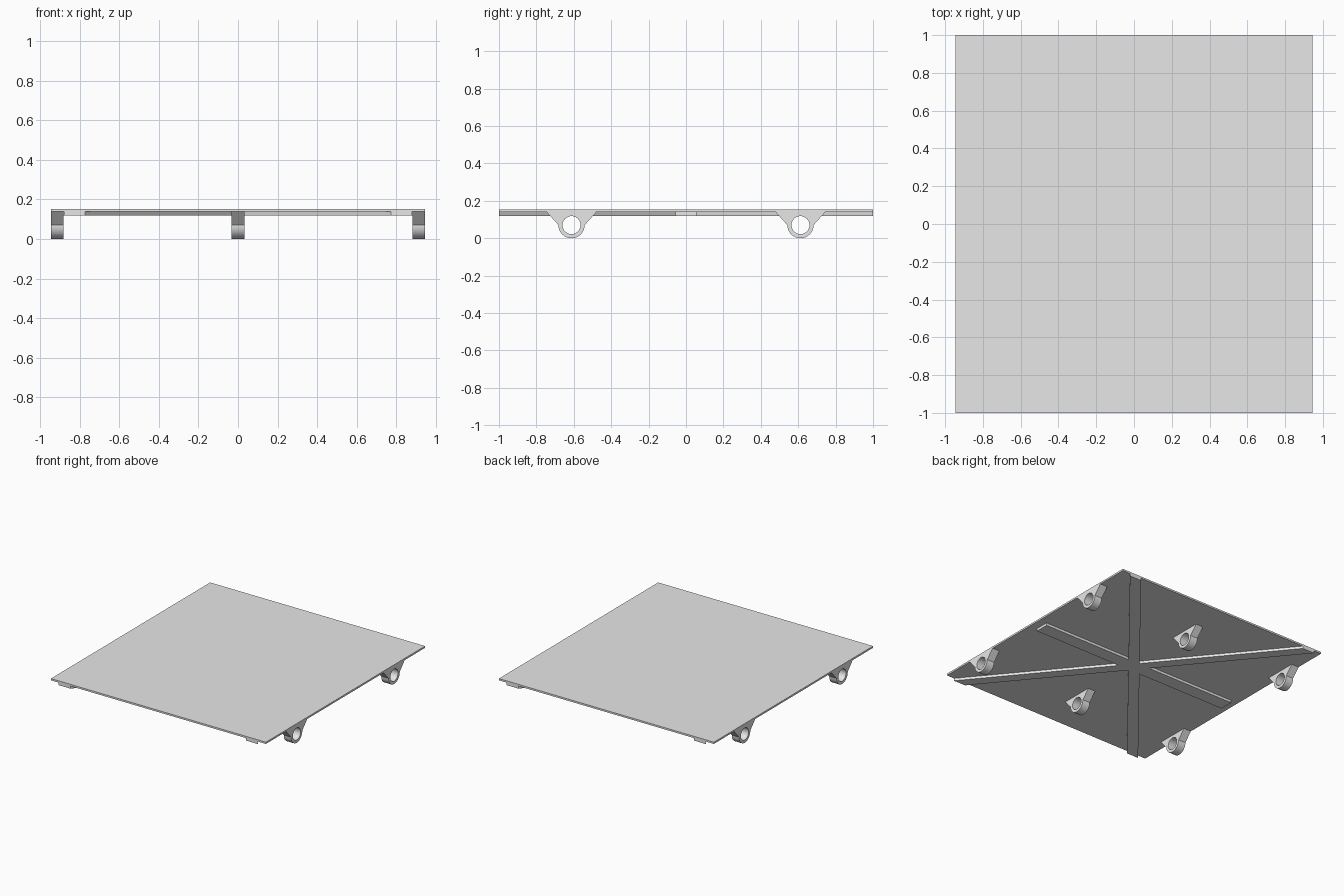
import bpy
import bmesh
from math import cos, sin, pi
from mathutils import Vector, Matrix
from mathutils.geometry import intersect_line_line_2d

cube = bpy.data.objects.get("Cube")
if cube:
    bpy.data.objects.remove(cube, do_unlink=True)

HALF_X, HALF_Y = 0.945, 1.0
RIB_Z, PLATE_Z, TOP_Z = 0.119, 0.139, 0.153

grey = bpy.data.materials.new("plain grey")
grey.use_nodes = True
grey.diffuse_color = (0.8, 0.8, 0.8, 1)
grey.node_tree.nodes["Principled BSDF"].inputs["Base Color"].default_value = (0.8, 0.8, 0.8, 1)


def add_object(name, mesh, location=(0, 0, 0)):
    obj = bpy.data.objects.new(name, mesh)
    obj.location = location
    bpy.context.collection.objects.link(obj)
    return obj


def prism(name, loops, depth, matrix=Matrix()):
    """Fill closed 2D loops (later ones are holes) and extrude them along local z."""
    bm = bmesh.new()
    edges = []
    for loop in loops:
        verts = [bm.verts.new((p[0], p[1], 0)) for p in loop]
        edges += [bm.edges.new((verts[i - 1], verts[i])) for i in range(len(verts))]
    bmesh.ops.triangle_fill(bm, edges=edges, use_beauty=True)
    grown = bmesh.ops.extrude_face_region(bm, geom=bm.faces[:])["geom"]
    moved = [g for g in grown if isinstance(g, bmesh.types.BMVert)]
    bmesh.ops.translate(bm, verts=moved, vec=(0, 0, depth))
    bmesh.ops.transform(bm, matrix=matrix, verts=bm.verts[:])
    bmesh.ops.recalc_face_normals(bm, faces=bm.faces[:])
    mesh = bpy.data.meshes.new(name)
    bm.to_mesh(mesh)
    bm.free()
    mesh.materials.append(grey)
    return mesh


def arc(radius, start, end, steps):
    return [(radius * cos(start + (end - start) * i / steps),
             radius * sin(start + (end - start) * i / steps)) for i in range(steps + 1)]


# Flat deck
deck = [(-HALF_X, -HALF_Y), (HALF_X, -HALF_Y), (HALF_X, HALF_Y), (-HALF_X, HALF_Y)]
add_object("deck_plate", prism("deck_plate", [deck], TOP_Z - PLATE_Z), (0, 0, PLATE_Z))

# Six-armed stiffening rib: each arm has an end centre and a sideways half width
cross, diagonal = Vector((0, 0.055)), Vector((-0.053, 0))
half_star = [(Vector((0.88, 0)), cross),
             (Vector((0.825, HALF_Y)), diagonal),
             (Vector((-0.825, HALF_Y)), diagonal)]
arms = half_star + [(-end, -side) for end, side in half_star]
star = []
for i, (end, side) in enumerate(arms):
    next_end, next_side = arms[(i + 1) % len(arms)]
    star += [end - side, end + side,
             intersect_line_line_2d(side, end + side, -next_side, next_end - next_side)]
add_object("underside_ribs", prism("underside_ribs", [star], PLATE_Z - RIB_Z), (0, 0, RIB_Z))

# Axle bracket: flared top, round bottom and a bore; profile lies in the YZ plane
AXLE_Z, BORE, WIDTH = 0.07, 0.048, 0.065
flare_top = PLATE_Z - AXLE_Z
outline = arc(AXLE_Z, pi, 2 * pi, 24) + [(0.132, flare_top), (-0.132, flare_top)]
bore = arc(BORE, 0, 2 * pi, 40)[:-1]
# Local x, y, z become world y, z, x
turn = Matrix(((0, 0, 1, 0), (1, 0, 0, 0), (0, 1, 0, 0), (0, 0, 0, 1)))
centred = Matrix.Translation((-WIDTH / 2, 0, 0)) @ turn
bracket = prism("axle_bracket", [outline, bore], WIDTH, centred)

side_x = HALF_X - WIDTH / 2
for y, row in ((-0.612, "front"), (0.612, "back")):
    for x, column in ((-side_x, "right"), (0, "middle"), (side_x, "left")):
        obj = add_object(f"{row}_{column}_bracket", bracket, (x, y, AXLE_Z))

# Smooth the round parts of the shared bracket mesh
bpy.ops.object.select_all(action="DESELECT")
obj.select_set(True)
bpy.context.view_layer.objects.active = obj
bpy.ops.object.shade_smooth_by_angle(angle=pi / 6)
